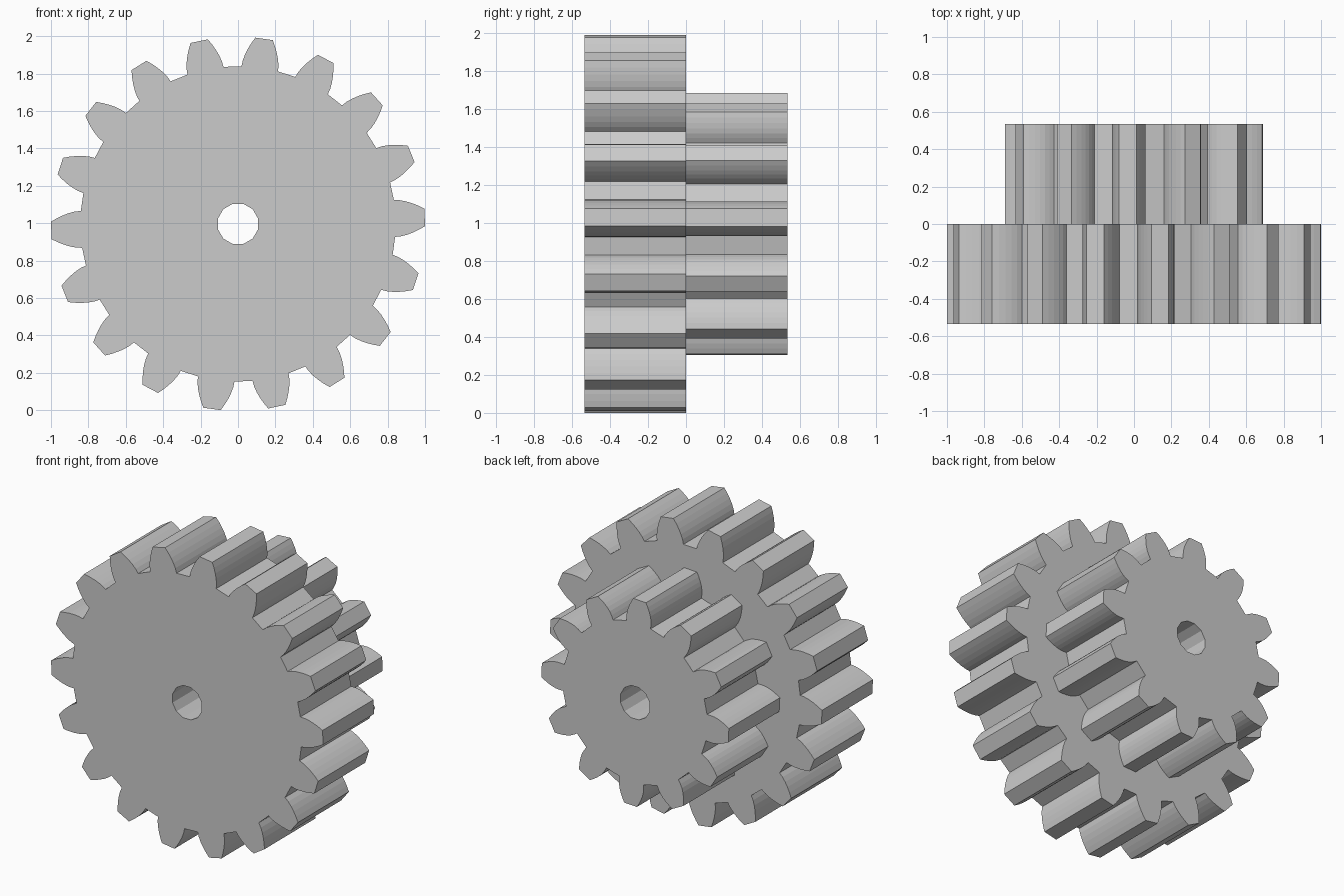
import bpy, bmesh
from math import acos, cos, sin, tan, pi, radians, degrees

CENTRE_Z = 0.996
PRESSURE = radians(25)
ADDENDUM, DEDENDUM = 0.07, 0.087

cube = bpy.data.objects.get("Cube")
if cube:
    bpy.data.objects.remove(cube, do_unlink=True)

grey = bpy.data.materials.new("plain_grey")
grey.use_nodes = True
grey.diffuse_color = (0.6, 0.6, 0.6, 1)
grey.node_tree.nodes["Principled BSDF"].inputs["Base Color"].default_value = (0.6, 0.6, 0.6, 1)


def involute(angle):
    return tan(angle) - angle


def gear_outline(teeth, pitch, phase, steps=5):
    """Polar outline (radius, angle) of a gear with involute flanks."""
    base = pitch * cos(PRESSURE)
    root, tip = pitch - DEDENDUM, pitch + ADDENDUM
    start = max(root, base)
    flank = []
    if root < base - 0.005:                      # flare below the base circle
        flank.append((root, pi / teeth / 2 + involute(PRESSURE) + 0.006))
    for i in range(steps + 1):
        r = start + (tip - start) * i / steps
        half = pi / teeth / 2 + involute(PRESSURE) - involute(acos(min(1, base / r)))
        flank.append((r, half))
    points = []
    for t in range(teeth):
        middle = phase + 2 * pi * t / teeth
        points += [(r, middle - h) for r, h in flank]
        points += [(r, middle + h) for r, h in reversed(flank)]
    return points


def make_gear(name, teeth, pitch, phase, y_front, y_back):
    bm = bmesh.new()
    bore = [(0.111, pi / 12 + pi * i / 6) for i in range(12)]
    edges = []
    for loop in (gear_outline(teeth, pitch, phase), bore):
        verts = [bm.verts.new((r * cos(a), y_front, CENTRE_Z + r * sin(a))) for r, a in loop]
        edges += [bm.edges.new((v, verts[i - 1])) for i, v in enumerate(verts)]
    bmesh.ops.triangle_fill(bm, edges=edges, use_beauty=True)
    # Extrude the face with its bore through the gear width
    result = bmesh.ops.extrude_face_region(bm, geom=bm.faces[:], use_keep_orig=True)
    moved = [g for g in result["geom"] if isinstance(g, bmesh.types.BMVert)]
    bmesh.ops.translate(bm, verts=moved, vec=(0, y_back - y_front, 0))
    bmesh.ops.recalc_face_normals(bm, faces=bm.faces[:])
    mesh = bpy.data.meshes.new(name)
    bm.to_mesh(mesh)
    bm.free()
    mesh.materials.append(grey)
    obj = bpy.data.objects.new(name, mesh)
    bpy.context.collection.objects.link(obj)


# Large gear in front, small gear behind
make_gear("large_gear", 18, 0.93, radians(2), -0.535, 0)
make_gear("small_gear", 12, 0.62, radians(2.8), 0, 0.535)
